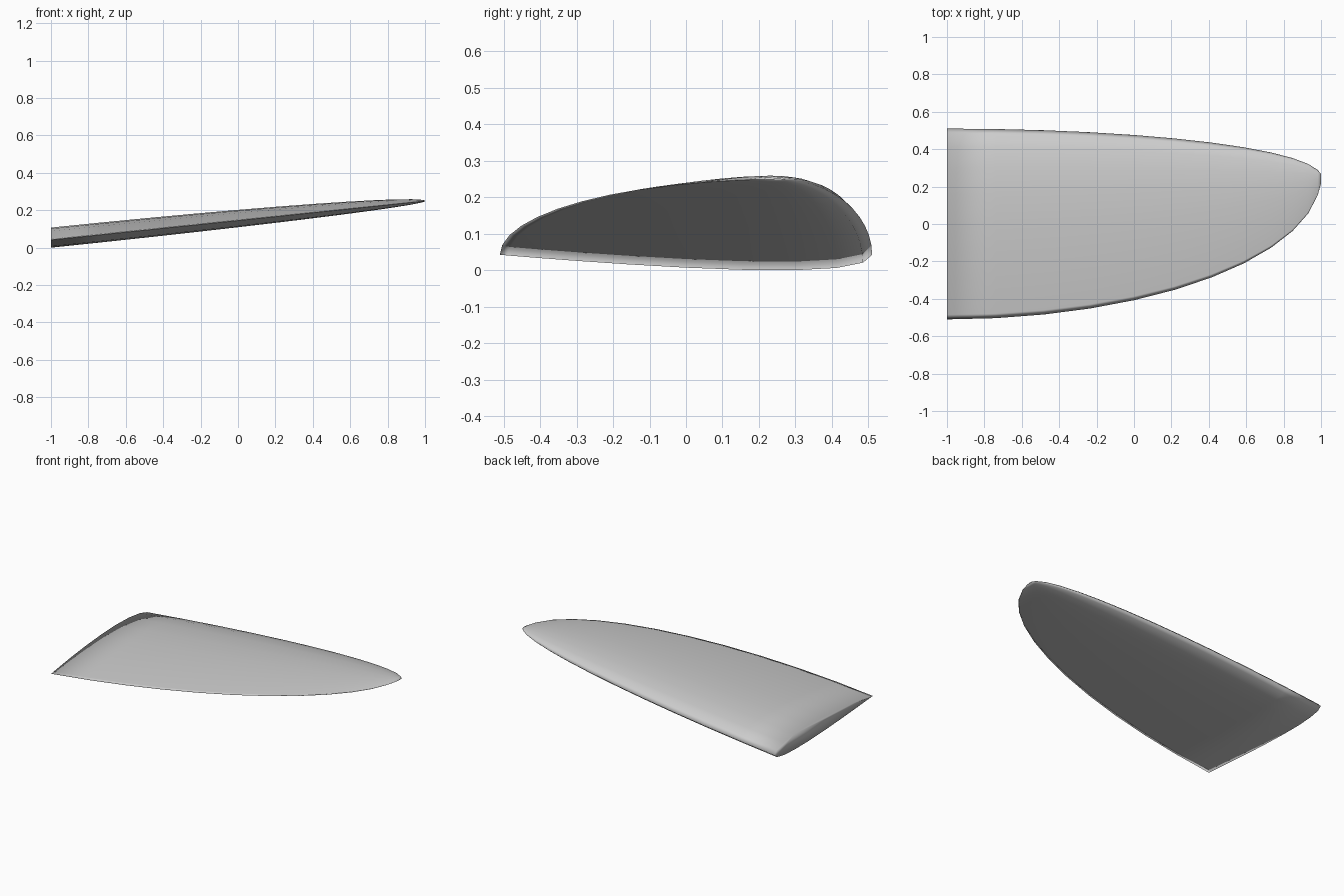
import bpy, bmesh, math

if "Cube" in bpy.data.objects:
    bpy.data.objects.remove(bpy.data.objects["Cube"])

CHORD, THICK, CAMBER, PEAK = 1.02, 0.105, 0.012, 0.4
N_CHORD, N_SPAN = 10, 12


def surface(c, side):
    """Height of the aerofoil (unit chord) at chord fraction c; side is +1 or -1."""
    half = 5 * THICK * (0.2969 * math.sqrt(c) - 0.126 * c - 0.3516 * c**2
                        + 0.2843 * c**3 - 0.1036 * c**4)
    d = PEAK if c < PEAK else 1 - PEAK
    camber = CAMBER * (1 - ((c - PEAK) / d) ** 2)
    return camber + side * half


# Closed aerofoil loop: trailing edge, over the top, leading edge, back underneath
cs = [(1 - math.cos(math.pi * i / N_CHORD)) / 2 for i in range(N_CHORD + 1)]
profile = [(c, surface(c, 1)) for c in reversed(cs[1:-1])] + [(0, 0)]
profile = [(1, 0)] + profile + [(c, surface(c, -1)) for c in cs[1:-1]]

# Rings along the span: elliptical chord, straight quarter-chord line with dihedral
bm = bmesh.new()
rings = []
for k in range(N_SPAN + 1):
    s = math.sin(math.pi / 2 * k / N_SPAN)
    chord = CHORD * max(math.sqrt(max(0, 1 - s * s)), 0.05)
    x, z0 = -1 + 2 * s, 0.043 + 0.207 * s
    rings.append([bm.verts.new((x, 0.255 + chord * (0.25 - c), z0 + chord * h))
                  for c, h in profile])

# Skin and end caps
n = len(profile)
for a, b in zip(rings, rings[1:]):
    for i in range(n):
        j = (i + 1) % n
        bm.faces.new((a[i], a[j], b[j], b[i]))
bm.faces.new(rings[0])
bm.faces.new(rings[-1])
bmesh.ops.recalc_face_normals(bm, faces=bm.faces)
for f in bm.faces:
    f.smooth = True

# Rest the lowest point on the ground
low = min(v.co.z for v in bm.verts)
bmesh.ops.translate(bm, verts=bm.verts, vec=(0, 0, -low))

mesh = bpy.data.meshes.new("elliptical_wing")
bm.to_mesh(mesh)
bm.free()
wing = bpy.data.objects.new("elliptical_wing", mesh)
bpy.context.collection.objects.link(wing)
